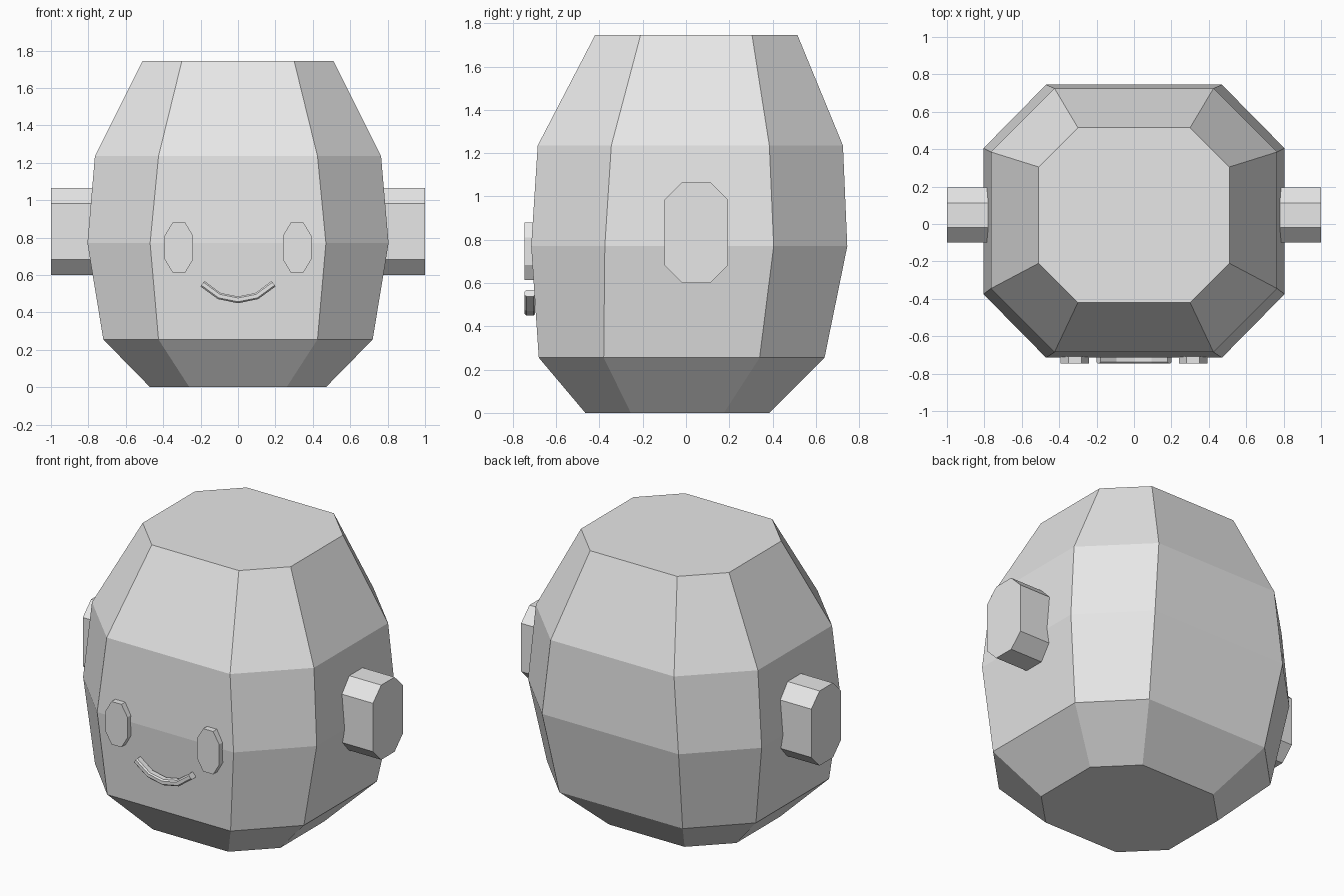
import bpy, bmesh
from mathutils import Vector

cube = bpy.data.objects.get("Cube")
if cube:
    bpy.data.objects.remove(cube, do_unlink=True)

grey = bpy.data.materials.new("light_grey")
grey.use_nodes = True
colour = (0.8, 0.8, 0.8, 1)
grey.diffuse_color = colour
grey.node_tree.nodes["Principled BSDF"].inputs["Base Color"].default_value = colour


def octagon(u0, u1, v0, v1, cu, cv):
    """Rectangle with its corners cut by cu along u and cv along v."""
    return [(u0 + cu, v0), (u1 - cu, v0), (u1, v0 + cv), (u1, v1 - cv),
            (u1 - cu, v1), (u0 + cu, v1), (u0, v1 - cv), (u0, v0 + cv)]


def loft(name, rings):
    """Skin a closed, flat-shaded solid over a list of point rings."""
    bm = bmesh.new()
    loops = [[bm.verts.new(p) for p in ring] for ring in rings]
    for a, b in zip(loops, loops[1:]):
        for i in range(len(a)):
            j = (i + 1) % len(a)
            bm.faces.new((a[i], a[j], b[j], b[i]))
    bm.faces.new(loops[0][::-1])
    bm.faces.new(loops[-1])
    bmesh.ops.recalc_face_normals(bm, faces=bm.faces)
    mesh = bpy.data.meshes.new(name)
    bm.to_mesh(mesh)
    bm.free()
    mesh.materials.append(grey)
    obj = bpy.data.objects.new(name, mesh)
    bpy.context.collection.objects.link(obj)
    return obj


# Head: height, half width, front, back, corner cut along x and y
levels = [
    (0.0, 0.47, -0.465, 0.385, 0.21, 0.21),
    (0.255, 0.72, -0.68, 0.64, 0.295, 0.30),
    (0.77, 0.805, -0.715, 0.745, 0.335, 0.34),
    (1.235, 0.765, -0.685, 0.725, 0.34, 0.34),
    (1.745, 0.51, -0.42, 0.515, 0.21, 0.21),
]
loft("head", [[(x, y, z) for x, y in octagon(-w, w, front, back, cx, cy)]
              for z, w, front, back, cx, cy in levels])

# Ears and eyes, mirrored
for side, s in (("left", 1), ("right", -1)):
    ear = octagon(-0.10, 0.195, 0.60, 1.065, 0.082, 0.082)
    loft(side + "_ear", [[(s * x, y, z) for y, z in ear] for x in (0.7, 1.0)])
    eye = octagon(0.24, 0.392, 0.613, 0.88, 0.042, 0.07)
    loft(side + "_eye", [[(s * x, y, z) for x, z in eye] for y in (-0.69, -0.745)])

# Mouth: chamfered section swept along a smile
smile = [Vector(p) for p in ((-0.19, 0.553), (-0.1, 0.487), (0, 0.467),
                             (0.1, 0.487), (0.19, 0.553))]
section = octagon(-0.018, 0.018, -0.745, -0.697, 0.008, 0.008)
rings = []
for i, p in enumerate(smile):
    along = (smile[min(i + 1, len(smile) - 1)] - smile[max(i - 1, 0)]).normalized()
    across = Vector((-along.y, along.x))
    rings.append([(p.x + across.x * u, y, p.y + across.y * u) for u, y in section])
loft("mouth", rings)
